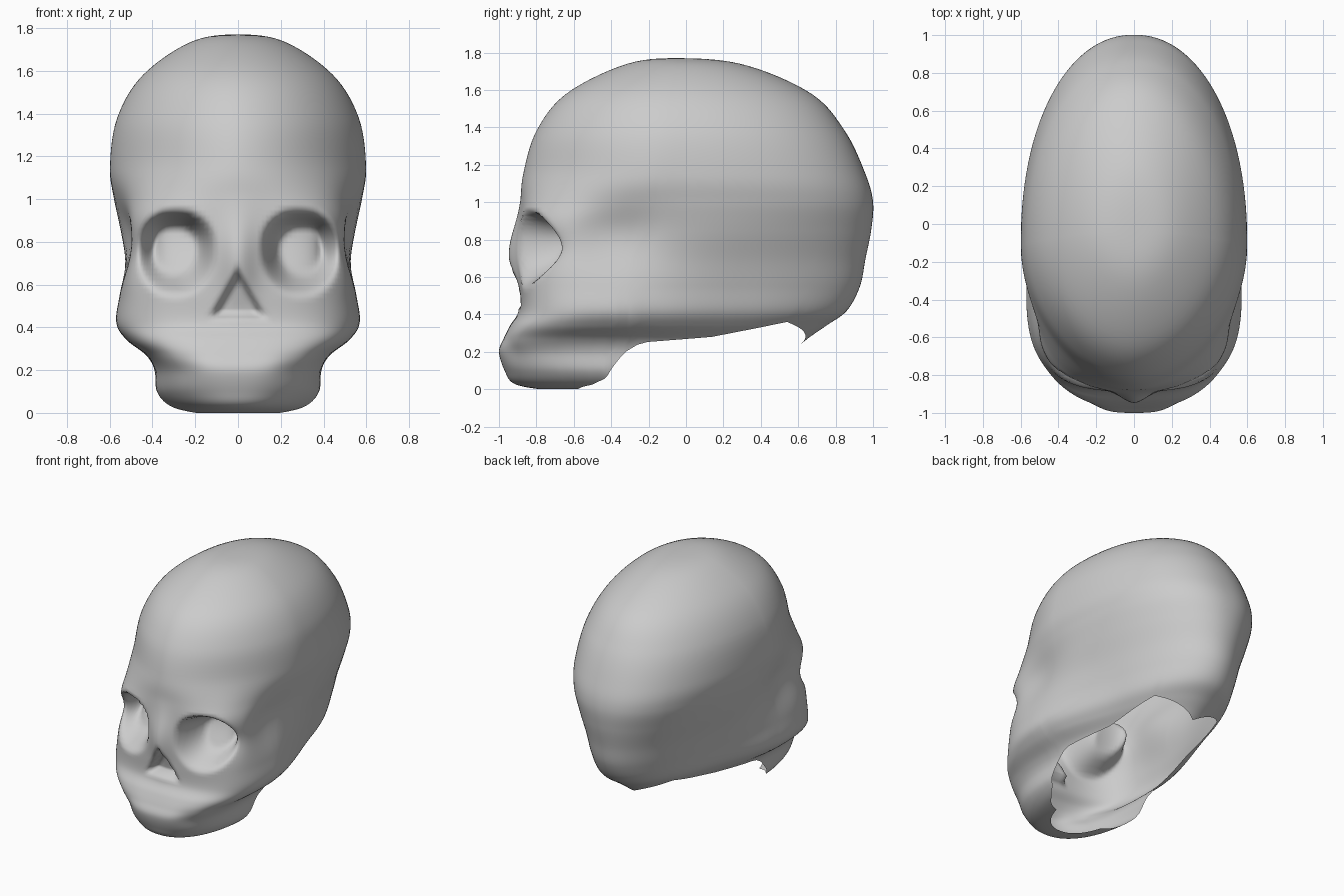
import bpy, bmesh, math

if "Cube" in bpy.data.objects:
    bpy.data.objects.remove(bpy.data.objects["Cube"])

# Horizontal sections, crown to teeth:
# z, front y, back y, half width, y of widest point, front and back squareness
ROWS = [
    (1.735, .21, -.42, -.22, -.06, 2, 2),          # phantom, makes the crown round
    (1.77, -.06, -.06, 0, -.06, 2, 2),
    (1.735, -.33, .31, .22, -.05, 1.9, 2),
    (1.58, -.64, .67, .445, -.08, 1.9, 2),
    (1.38, -.80, .85, .565, -.10, 1.85, 2.1),
    (1.15, -.87, .96, .60, -.13, 1.85, 2.2),
    (1.0, -.88, 1.0, .585, -.15, 2.4, 2.2),
    (.85, -.885, .99, .56, -.20, 3.4, 2.1),
    (.70, -.885, .96, .55, -.28, 3.3, 2.05),
    (.55, -.885, .93, .56, -.30, 3.1, 2.0),
    (.42, -.89, .86, .57, -.30, 3.1, 2.0),
    (.34, -.94, .75, .52, -.30, 3.3, 2.0),
    (.27, -.975, .65, .43, -.30, 3.5, 2.0),
    (.20, -1.0, .57, .39, -.32, 2.9, 2.0),
    (.10, -.97, .50, .38, -.34, 2.4, 2.0),
    (.03, -.92, .45, .32, -.34, 2.2, 2.0),
    (0, -.78, .40, .22, -.36, 2.2, 2.0),
    (0, -.70, .38, .15, -.36, 2.2, 2.0),           # phantom
]
LAST = len(ROWS) - 3

# Height of the open lower rim by angle from the front
RIM = [(0, 0), (60, 0), (74, .025), (82, .06), (89, .19), (94, .25), (117, .28),
       (141, .36), (180, .24)]


def section(s):
    i = min(int(s), LAST - 1)
    t = s - i
    return [.5 * (2 * b + (c - a) * t + (2 * a - 5 * b + 4 * c - d) * t * t
                  + (3 * b - a - 3 * c + d) * t ** 3)
            for a, b, c, d in zip(*ROWS[i:i + 4])]


def rim_height(deg):
    for (a, za), (b, zb) in zip(RIM, RIM[1:]):
        if deg <= b:
            return za + (zb - za) * (deg - a) / (b - a)
    return RIM[-1][1]


def rim_row(deg):
    target, lo, hi = rim_height(deg), 0, LAST
    if target <= 0:
        return LAST
    for _ in range(30):
        mid = (lo + hi) / 2
        if section(mid)[0] > target:
            lo = mid
        else:
            hi = mid
    return lo


def smooth(a, b, v):
    t = max(0, min(1, (v - a) / (b - a)))
    return t * t * (3 - 2 * t)


def bump(x, z, cx, cz, rx, rz):
    return math.exp(-((x - cx) / rx) ** 2 - ((z - cz) / rz) ** 2)


def face_relief(x, z):
    # nasal ridge
    dy = -.062 * bump(x, z, 0, .72, .085, .19)
    # hollow above the teeth
    dy += .015 * bump(x, z, .25, .2, .07, .07)
    # outer edge of the socket sits further back
    dy += .06 * bump(x, z, .46, .76, .07, .12)
    # eye socket: deep under the brow, ramping out to the cheek
    up = z - .77
    r = (abs((x - .295) / .185) ** 2.2 + abs(up / (.18 if up > 0 else .22)) ** 2.2) ** (1 / 2.2)
    dy += .27 * (1 - smooth(.5, 1.06, r)) * (.6 + .4 * smooth(.55, .86, z))
    # triangular nose opening
    inside = min((.68 - z) * .56 - x, (z - .445) * 1.2)
    dy += .08 * smooth(-.005, .03, inside)
    return dy


def point(s, deg):
    z, yf, yb, w, ym, nf, nb = section(s)
    a = math.radians(deg)
    front = deg <= 90
    n = nf if front else nb
    sx, cy = math.sin(a), abs(math.cos(a))
    rho = (abs(sx) ** n + cy ** n) ** (1 / n)
    x = max(0, w) * sx / rho
    y = ym + ((yf if front else yb) - ym) * cy / rho
    if front:
        y += face_relief(x, z) * smooth(90, 75, deg)
    # temple hollow behind the eye socket
    x -= .06 * bump(y, z, -.40, .84, .25, .19) * smooth(.35, .5, x)
    # braincase narrows towards its base
    x *= 1 - .2 * smooth(-.4, .35, y) * smooth(.9, .3, z)
    if deg in (0, 180):
        x = 0
    return x, y, z


# Half shell, mirrored
angles = [i * 1.8 for i in range(50)] + [90 + i * 3 for i in range(31)]
STEPS = 96
bm = bmesh.new()
grid = []
for deg in angles:
    end = rim_row(deg)
    grid.append([bm.verts.new(point(end * k / STEPS, deg)) for k in range(STEPS + 1)])
for a, b in zip(grid, grid[1:]):
    for k in range(STEPS):
        bm.faces.new((a[k], a[k + 1], b[k + 1], b[k]))
bmesh.ops.remove_doubles(bm, verts=bm.verts, dist=.0005)
bmesh.ops.recalc_face_normals(bm, faces=bm.faces)
for f in bm.faces:
    f.smooth = True
mesh = bpy.data.meshes.new("skull")
bm.to_mesh(mesh)
bm.free()
skull = bpy.data.objects.new("skull", mesh)
bpy.context.collection.objects.link(skull)
mirror = skull.modifiers.new("mirror", 'MIRROR')
mirror.use_axis[0] = True
mirror.merge_threshold = .001
